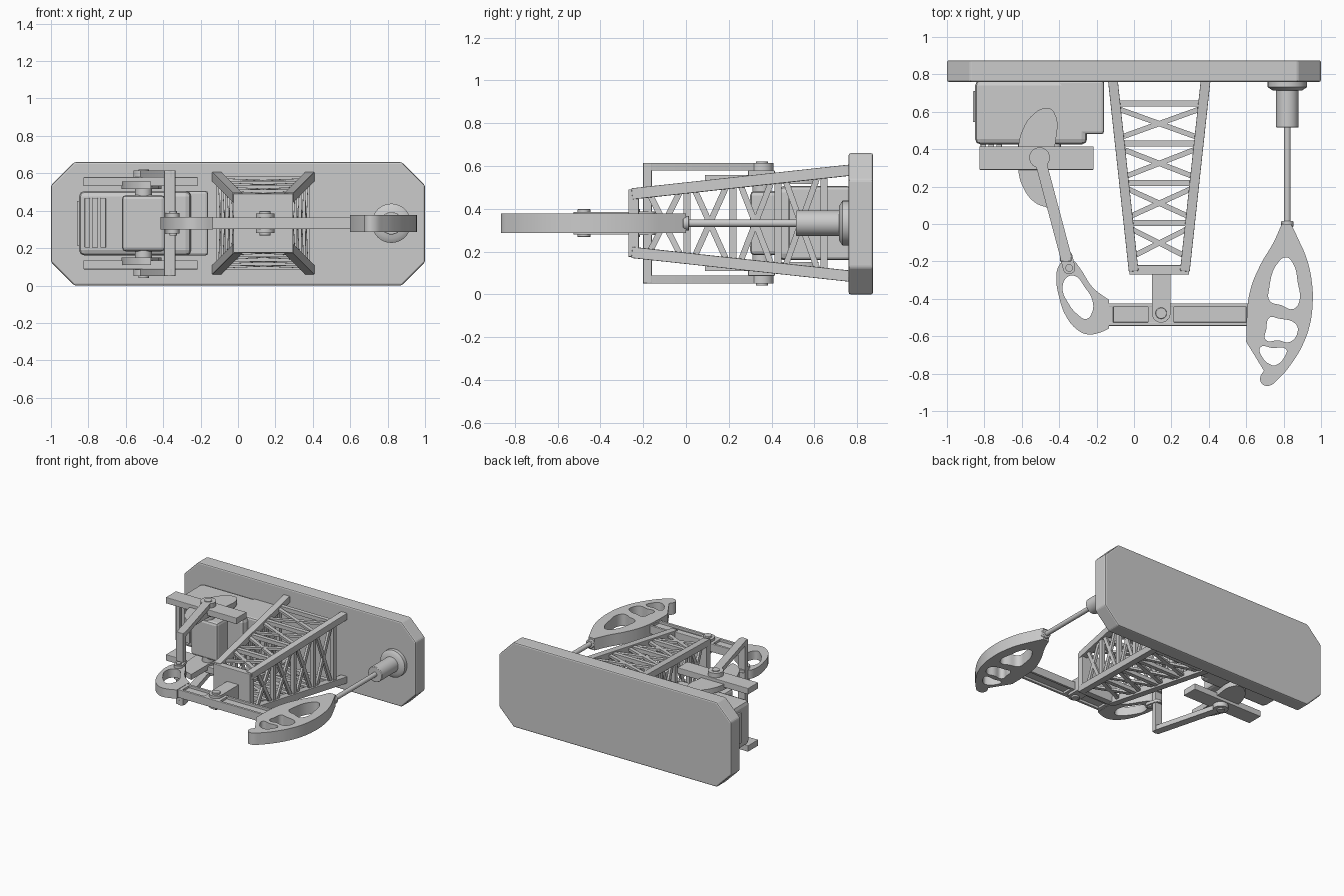
import bpy, bmesh, math
from mathutils import Vector, Matrix

if "Cube" in bpy.data.objects:
    bpy.data.objects.remove(bpy.data.objects["Cube"])

ZC = 0.333  # horizontal mirror plane of the machine


def add_object(name, bm, bevel=0.0, smooth=False):
    bmesh.ops.recalc_face_normals(bm, faces=bm.faces)
    me = bpy.data.meshes.new(name)
    bm.to_mesh(me)
    bm.free()
    ob = bpy.data.objects.new(name, me)
    bpy.context.collection.objects.link(ob)
    if bevel:
        m = ob.modifiers.new("bevel", 'BEVEL')
        m.width, m.segments, m.limit_method = bevel, 2, 'ANGLE'
    if smooth:
        bpy.ops.object.select_all(action='DESELECT')
        ob.select_set(True)
        bpy.context.view_layer.objects.active = ob
        bpy.ops.object.shade_smooth_by_angle(angle=math.radians(35))
    return ob


def box(name, x, y, z, bevel=0.004):
    bm = bmesh.new()
    lo, hi = Vector((x[0], y[0], z[0])), Vector((x[1], y[1], z[1]))
    size = hi - lo
    bmesh.ops.create_cube(bm, size=1, matrix=Matrix.Translation((lo + hi) / 2) @ Matrix.Diagonal((*size, 1)))
    return add_object(name, bm, bevel)


def rod(name, a, b, r, r2=None, n=32, bevel=0.0):
    a, b = Vector(a), Vector(b)
    d = b - a
    bm = bmesh.new()
    rot = d.to_track_quat('Z', 'Y').to_matrix().to_4x4()
    bmesh.ops.create_cone(bm, cap_ends=True, segments=n, radius1=r, radius2=r if r2 is None else r2,
                          depth=d.length, matrix=Matrix.Translation((a + b) / 2) @ rot)
    return add_object(name, bm, bevel, True)


def strut(bm, a, b, w, t, normal):
    """Rectangular bar from a to b, w wide in the panel and t deep along normal."""
    a, b = Vector(a), Vector(b)
    d = (b - a).normalized()
    s = d.cross(Vector(normal)).normalized()
    n = s.cross(d)
    ends = [[bm.verts.new(p + s * i * w / 2 + n * j * t / 2) for i, j in ((-1, -1), (1, -1), (1, 1), (-1, 1))]
            for p in (a, b)]
    bm.faces.new(ends[0])
    bm.faces.new(ends[1])
    for i in range(4):
        k = (i + 1) % 4
        bm.faces.new((ends[0][i], ends[0][k], ends[1][k], ends[1][i]))


def plate(name, loops, z0, z1, corners=(), bevel=0.004):
    """Extruded plate; first loop is the outline, the rest are holes."""
    cu = bpy.data.curves.new(name, 'CURVE')
    cu.dimensions, cu.fill_mode, cu.resolution_u = '2D', 'BOTH', 5
    cu.extrude = (z1 - z0) / 2
    for n, pts in enumerate(loops):
        sp = cu.splines.new('BEZIER')
        sp.bezier_points.add(len(pts) - 1)
        sp.use_cyclic_u = True
        for i, (x, y) in enumerate(pts):
            p = sp.bezier_points[i]
            p.co = (x, y, (0))
            kind = 'VECTOR' if n == 0 and (corners == 'all' or i in corners) else 'AUTO'
            p.handle_left_type = p.handle_right_type = kind
    tmp = bpy.data.objects.new("tmp", cu)
    bpy.context.collection.objects.link(tmp)
    bpy.context.view_layer.update()
    me = bpy.data.meshes.new_from_object(tmp.evaluated_get(bpy.context.evaluated_depsgraph_get()))
    bpy.data.objects.remove(tmp)
    bm = bmesh.new()
    bm.from_mesh(me)
    bmesh.ops.remove_doubles(bm, verts=bm.verts, dist=1e-5)
    bmesh.ops.translate(bm, verts=bm.verts, vec=(0, 0, (z0 + z1) / 2))
    return add_object(name, bm, 0, True)


def both(z0, z1):
    """Upper z range and its mirror image."""
    return (("upper", z0, z1), ("lower", 2 * ZC - z1, 2 * ZC - z0))


# base slab with clipped corners
bm = bmesh.new()
c = 0.125
pts = [(-1, c), (-1 + c, 0), (1 - c, 0), (1, c), (1, .66 - c), (1 - c, .66), (-1 + c, .66), (-1, .66 - c)]
f = bm.faces.new([bm.verts.new((x, .76, z)) for x, z in pts])
ext = bmesh.ops.extrude_face_region(bm, geom=[f])
bmesh.ops.translate(bm, verts=[v for v in ext["geom"] if isinstance(v, bmesh.types.BMVert)], vec=(0, .115, 0))
add_object("base_slab", bm, 0.01)

# lattice tower: legs, rails and cross braces
TX = 0.135


def half(y):
    return 0.135 + (y + .27) / 1.03 * 0.112


def corner(sx, sz, y):
    return Vector((TX + sx * half(y), y, ZC + sz * half(y)))


bm = bmesh.new()
for sx in (-1, 1):
    for sz in (-1, 1):
        strut(bm, corner(sx, sz, -.25), corner(sx, sz, .765), .052, .052, (0, 0, 1))
add_object("tower_legs", bm, 0.003)
bm = bmesh.new()
rails = [.645, .43, .22, .005, -.205]
for p, q, n in (((-1, 1), (1, 1), (0, 0, 1)), ((-1, -1), (1, -1), (0, 0, 1)),
                ((-1, -1), (-1, 1), (1, 0, 0)), ((1, -1), (1, 1), (1, 0, 0))):
    for i, y in enumerate(rails[:-1]):
        y2 = rails[i + 1]
        strut(bm, corner(*p, y), corner(*q, y), .032, .03, n)
        strut(bm, corner(*p, y - .025), corner(*q, y2 + .03), .028, .018, n)
        strut(bm, corner(*q, y - .025), corner(*p, y2 + .03), .028, .018, n)
add_object("tower_bracing", bm)
box("tower_cap", (TX - .16, TX + .16), (-.27, -.22), (ZC - .158, ZC + .158))

# pivot bracket on the tower
PX, PY = .145, -.477
arc = [(PX + .05 * math.cos(a), PY + .05 * math.sin(a)) for a in [math.pi + math.pi * i / 12 for i in range(13)]]
for side, z0, z1 in both(.365, .385):
    plate("pivot_lug_" + side, [[(PX - .05, -.26)] + arc + [(PX + .05, -.26)]], z0, z1, 'all')
box("pivot_block", (PX - .05, PX + .05), (-.42, -.26), (ZC - .05, ZC + .05))
rod("pivot_pin", (PX, PY, ZC - .065), (PX, PY, ZC + .065), .03, bevel=.003)

# walking beam: web, flanges and stiffeners
box("beam_web", (-.14, .63), (-.53, -.44), (ZC - .014, ZC + .014), 0)
for n, y in (("front", -.545), ("rear", -.445)):
    box("beam_flange_" + n, (-.14, .63), (y, y + .02), (ZC - .032, ZC + .032))
for i, (x0, x1) in enumerate(((-.14, -.11), (.075, .215), (.6, .63))):
    box(f"beam_stiffener_{i}", (x0, x1), (-.53, -.44), (ZC - .031, ZC + .031))

# curved head with three windows
head = [(.79, 0), (.84, 0), (.878, -.08), (.925, -.19), (.952, -.32), (.955, -.43), (.94, -.54), (.905, -.64),
        (.85, -.735), (.78, -.82), (.72, -.865), (.685, -.855), (.675, -.82), (.695, -.785), (.6, -.63),
        (.603, -.5), (.62, -.36), (.675, -.22), (.745, -.1)]
win1 = [(.775, -.2), (.815, -.178), (.85, -.21), (.875, -.31), (.882, -.42), (.85, -.455), (.79, -.435),
        (.725, -.41), (.722, -.35)]
win2 = [(.725, -.5), (.77, -.505), (.865, -.535), (.875, -.575), (.835, -.63), (.77, -.622), (.705, -.62), (.708, -.56)]
win3 = [(.675, -.66), (.74, -.663), (.815, -.672), (.81, -.7), (.757, -.755), (.73, -.752), (.685, -.71)]
plate("beam_head", [head, win1, win2, win3], .286, .378, (0, 1, 13, 14))

# polished rod and wellhead
WX = .82
rod("rod_collar", (WX, -.015, ZC), (WX, .015, ZC), .034, bevel=.004)
rod("polished_rod", (WX, 0, ZC), (WX, .53, ZC), .018)
rod("wellhead_barrel", (WX, .515, ZC), (WX, .74, ZC), .06, bevel=.004)
rod("wellhead_taper", (WX, .715, ZC), (WX, .732, ZC), .08, .105)
rod("wellhead_flange", (WX, .732, ZC), (WX, .765, ZC), .105)

# tail yoke on the rear end of the beam
tail = [(-.37, -.197), (-.325, -.197), (-.29, -.235), (-.22, -.34), (-.135, -.405), (-.135, -.56), (-.19, -.583),
        (-.25, -.59), (-.31, -.56), (-.365, -.49), (-.398, -.4), (-.415, -.28), (-.4, -.22)]
tail_win = [(-.355, -.283), (-.315, -.278), (-.265, -.335), (-.222, -.41), (-.225, -.475), (-.255, -.508),
            (-.3, -.485), (-.35, -.425), (-.382, -.34)]
plate("tail_yoke", [tail, tail_win], ZC - .034, ZC + .034, (4, 5))
TPX, TPY = -.347, -.235
rod("tail_pin", (TPX, TPY, ZC - .065), (TPX, TPY, ZC + .065), .02)


def link(name, a, b, ra, rb, z0, z1):
    """Tapered link with rounded ends."""
    a, b = Vector(a), Vector(b)
    t = math.atan2(b.y - a.y, b.x - a.x)
    pts = [(c0.x + r * math.cos(t + s + math.pi * i / 12), c0.y + r * math.sin(t + s + math.pi * i / 12))
           for c0, r, s in ((a, ra, math.pi / 2), (b, rb, -math.pi / 2)) for i in range(13)]
    plate(name, [pts], z0, z1, 'all')


# pitman arms, equaliser bar and its lugs
CX, CY = -.505, .355
box("equaliser_bar", (-.395, -.335), (-.2, -.16), (2 * ZC - .615, .615))
for side, z0, z1 in both(.578, .615):
    link("pitman_arm_" + side, (CX, CY), (-.365, -.172), .03, .03, z0, z1)
    rod("pitman_eye_" + side, (CX, CY, z0), (CX, CY, z1), .055)
    rod("crank_pin_" + side, (CX, CY, z0 - .01), (CX, CY, z1 + .006), .028)
for side, z0, z1 in both(.367, .388):
    link("tail_lug_" + side, (-.362, -.175), (TPX, TPY), .033, .033, z0, z1)

# cranks and counterweights
weight = [(-.62, .4), (-.595, .505), (-.54, .585), (-.47, .62), (-.428, .6), (-.423, .4), (-.465, .3),
          (-.465, .088), (-.53, .115), (-.595, .2), (-.62, .3)]
for side, z0, z1 in both(.532, .58):
    box("crank_" + side, (-.826, -.216), (.29, .415), (z0, z1))
for side, z0, z1 in both(.515, .557):
    plate("counterweight_" + side, [weight], z0, z1, (5, 6, 7))
rod("crank_shaft", (CX, CY, 2 * ZC - .56), (CX, CY, .56), .045)

# gearbox and motor housing
box("gearbox", (-.85, -.25), (.425, .77), (ZC - .173, ZC + .173), .03)
box("gearbox_front", (-.62, -.39), (.3, .45), (ZC - .15, ZC + .15), .02)
box("motor_housing", (-.4, -.16), (.48, .77), (ZC - .173, ZC + .173), .015)
box("side_cover", (-.862, -.84), (.545, .71), (ZC - .12, ZC + .12))
for i in range(3):
    x = -.82 + i * .042
    box(f"vent_slat_{i}", (x, x + .03), (.41, .44), (ZC - .13, ZC + .135))
